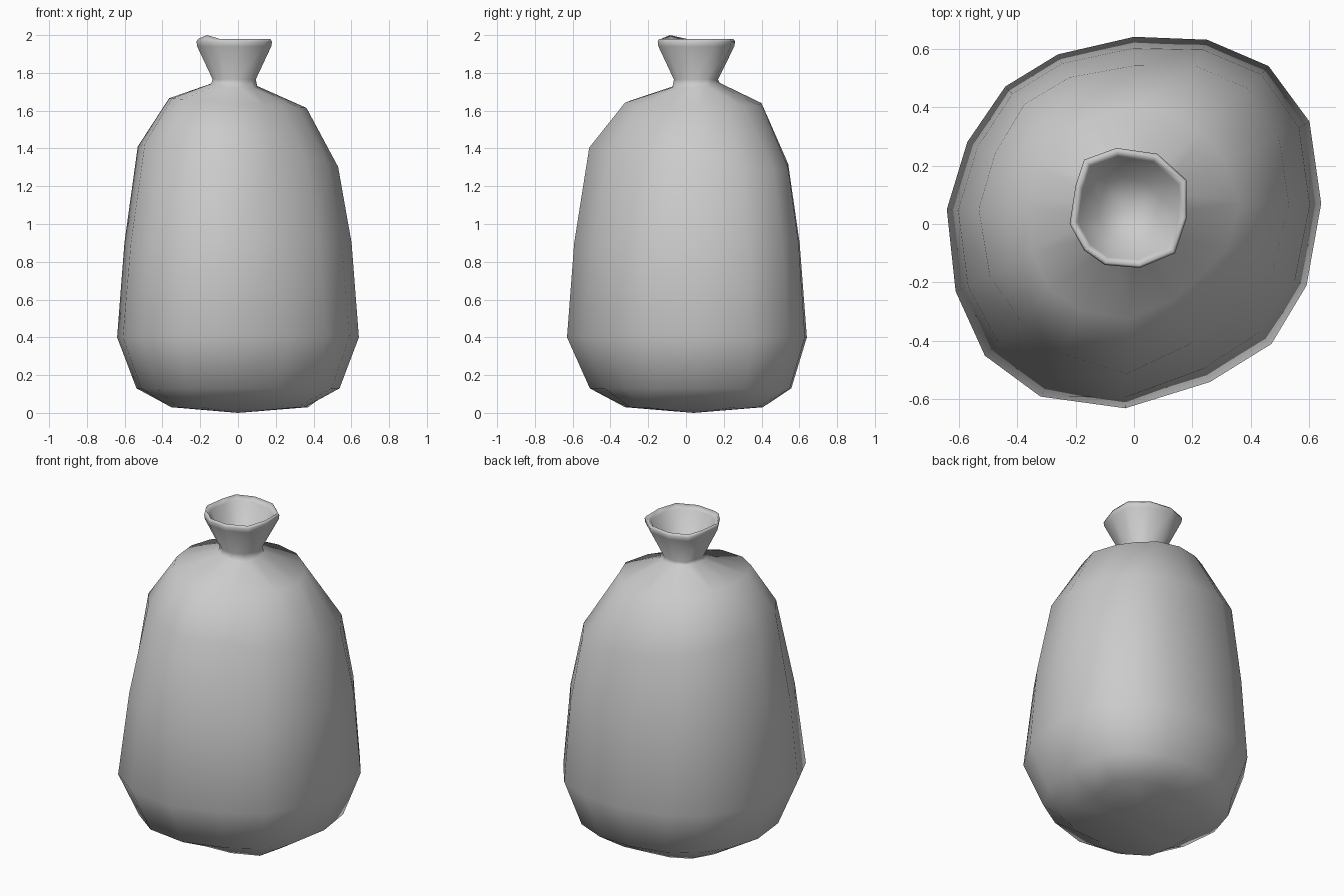
import bpy, bmesh
from math import atan2, cos, sin

old = bpy.data.objects.get("Cube")
if old:
    bpy.data.objects.remove(old, do_unlink=True)

cloth = bpy.data.materials.new("grey_cloth")
cloth.use_nodes = True
GREY = (0.6, 0.6, 0.6, 1)
cloth.diffuse_color = GREY
cloth.node_tree.nodes["Principled BSDF"].inputs["Base Color"].default_value = GREY

# Slightly lumpy plan outlines of the belly and of the gathered mouth
BELLY = [(.64, .07), (.6, .35), (.46, .54), (.25, .63), (0, .64), (-.26, .58),
         (-.44, .47), (-.57, .28), (-.64, .05), (-.61, -.23), (-.51, -.45),
         (-.32, -.59), (-.03, -.63), (.26, -.54), (.47, -.41), (.59, -.21)]
MOUTH = [(.2, -.03), (.2, .1), (.1, .19), (-.04, .21), (-.15, .17), (-.18, .08),
         (-.2, -.05), (-.15, -.14), (-.08, -.19), (.04, -.2), (.16, -.15)]
NONE = (0, 0)
EVEN = (0, 0, 0)

bm = bmesh.new()


def ring(outline, scale, z, centre, tilt=NONE, sag=EVEN):
    """One closed loop of edges; sag pulls in the diagonals (overall, by x, by y)."""
    verts = []
    for x, y in outline:
        a = atan2(y, x)
        s = scale * (1 - sin(2 * a) ** 2 * (sag[0] + sag[1] * cos(a) + sag[2] * sin(a)))
        x, y = x * s, y * s
        verts.append(bm.verts.new((x + centre[0], y + centre[1],
                                   z + tilt[0] * x + tilt[1] * y)))
    return [bm.edges.new((v, verts[i - 1])) for i, v in enumerate(verts)]


def cap(loop, point):
    """Close a loop with a fan of triangles."""
    tip = bm.verts.new(point)
    for e in loop:
        bm.faces.new((*e.verts, tip))


# Sack body: bottom, belly and shoulder
rings = [ring(BELLY, s, z, (0, y), tilt, sag) for s, z, y, tilt, sag in (
    (.55, .03, .04, NONE, (-.15, -.05, .05)),
    (.84, .13, .02, NONE, EVEN),
    (1, .4, 0, NONE, EVEN),
    (.94, .9, 0, NONE, (.015, 0, -.03)),
    (.83, 1.36, .01, (-.1, -.08), (.04, .01, -.08)),
    (.57, 1.64, .035, (-.07, 0), (.06, .08, 0)))]
# Tied neck, flared funnel, thin rim and the inside of the mouth
rings += [ring(MOUTH, s, z, (-.02, .05), tilt) for s, z, tilt in (
    (.61, 1.735, (-.08, .08)), (.57, 1.765, NONE), (.98, 1.94, NONE), (1, 1.965, NONE),
    (.96, 1.98, NONE), (.86, 1.955, NONE), (.52, 1.83, NONE))]
for lower, upper in zip(rings, rings[1:]):
    bmesh.ops.bridge_loops(bm, edges=lower + upper)
cap(rings[0], (0, .04, 0))
cap(rings[-1], (-.02, .05, 1.79))

# Raised corner on the lip
for v in bm.verts:
    if v.co.z > 1.97 and v.co.x < -.12 and v.co.y < -.03:
        v.co.z += .02

bmesh.ops.recalc_face_normals(bm, faces=bm.faces)
for f in bm.faces:
    f.smooth = True
mesh = bpy.data.meshes.new("sack")
bm.to_mesh(mesh)
bm.free()
mesh.materials.append(cloth)
sack = bpy.data.objects.new("sack", mesh)
bpy.context.collection.objects.link(sack)
